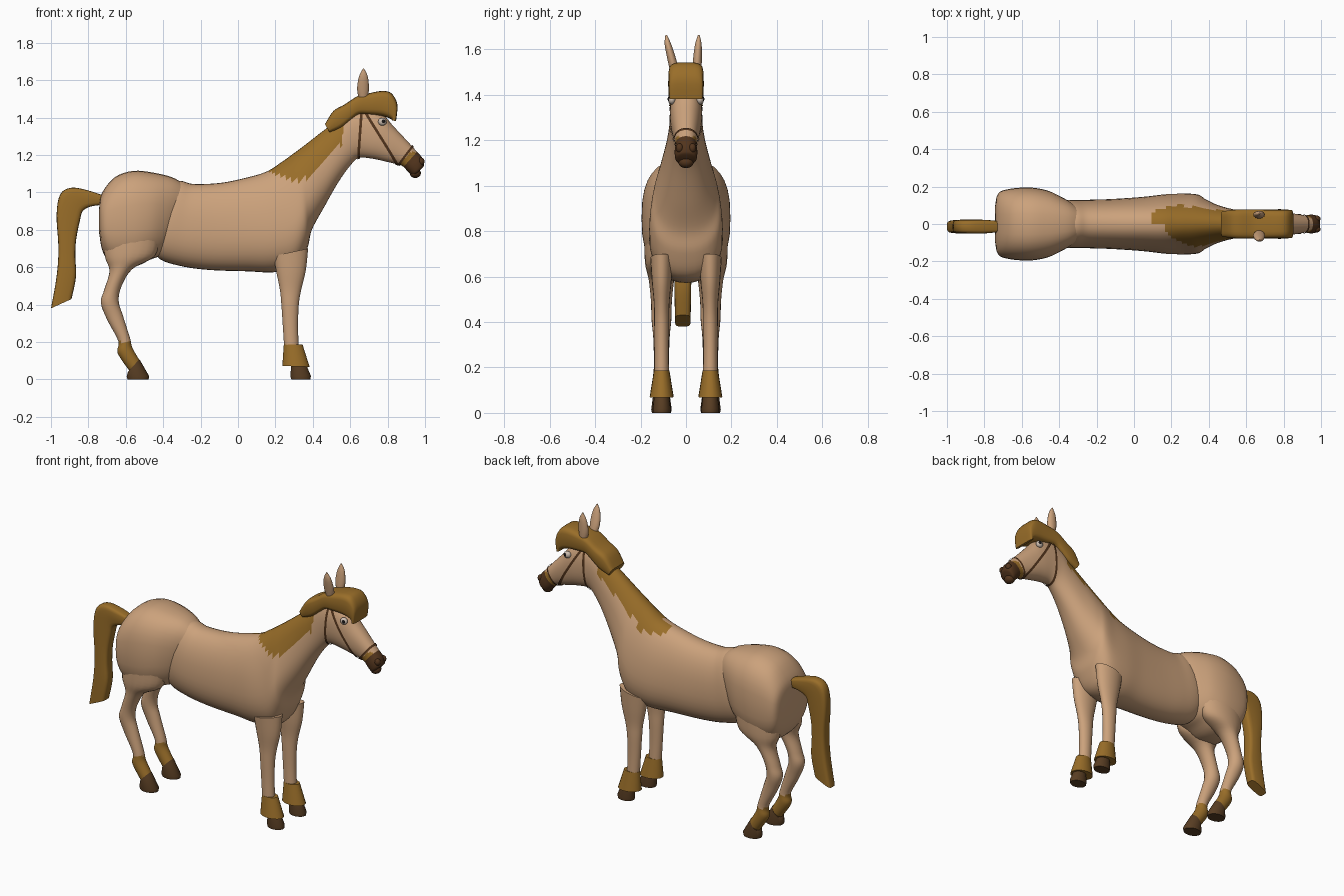
import bpy, bmesh, math
from mathutils import Vector


def mat(name, rgb):
    m = bpy.data.materials.new(name)
    m.diffuse_color = (*rgb, 1)
    return m


CREAM = mat("cream coat", (0.60, 0.36, 0.20))
TAN = mat("golden tan hair", (0.32, 0.155, 0.022))
HOOF = mat("dark brown hoof", (0.10, 0.048, 0.017))
STRAP = mat("brown muzzle and straps", (0.085, 0.035, 0.012))
WHITE = mat("eye white", (0.62, 0.52, 0.44))
BLACK = mat("pupil", (0.012, 0.01, 0.01))


def finish(bm, name, mats, rule=None, angle=50):
    bmesh.ops.recalc_face_normals(bm, faces=bm.faces)
    for f in bm.faces:
        f.smooth = True
        if rule:
            f.material_index = rule(f.calc_center_median())
    me = bpy.data.meshes.new(name)
    bm.to_mesh(me)
    bm.free()
    for m in mats:
        me.materials.append(m)
    me.set_sharp_from_angle(angle=math.radians(angle))
    ob = bpy.data.objects.new(name, me)
    bpy.context.collection.objects.link(ob)
    return ob


def spline(rows, steps):
    """Catmull-Rom interpolation of the section table."""
    out = []
    for i in range(len(rows) - 1):
        p = [rows[max(0, min(len(rows) - 1, i + k))] for k in (-1, 0, 1, 2)]
        for s in range(steps):
            t = s / steps
            out.append([0.5 * (2 * b + (c - a) * t + (2 * a - 5 * b + 4 * c - d) * t * t
                               + (3 * b - a - 3 * c + d) * t ** 3)
                        for a, b, c, d in zip(*p)])
    return out + [list(rows[-1])]


def loft(name, rows, mats, rule=None, steps=4, n=20, power=2.0, y=0.0, angle=50):
    """Sections: (top x, top z, bottom x, bottom z, half width, top narrowing, y shift)."""
    bm = bmesh.new()
    rings = []
    rows = [tuple(r) + (0,) * (7 - len(r)) for r in rows]
    for xt, zt, xb, zb, w, nar, dy in spline(rows, steps):
        ring = []
        for k in range(n):
            a = 2 * math.pi * k / n
            c, s = math.cos(a), math.sin(a)
            cu = math.copysign(abs(c) ** (2 / power), c)
            sv = math.copysign(abs(s) ** (2 / power), s)
            ring.append(bm.verts.new(((xt + xb) / 2 + (xt - xb) / 2 * cu,
                                      y + dy + w * sv * (1 - nar * cu),
                                      (zt + zb) / 2 + (zt - zb) / 2 * cu)))
        rings.append(ring)
    for r0, r1 in zip(rings, rings[1:]):
        for k in range(n):
            bm.faces.new((r0[k], r0[(k + 1) % n], r1[(k + 1) % n], r1[k]))
    bm.faces.new(rings[0])
    bm.faces.new(rings[-1])
    return finish(bm, name, mats, rule, angle)


def ball(name, loc, size, m):
    bm = bmesh.new()
    bmesh.ops.create_uvsphere(bm, u_segments=16, v_segments=10, radius=1)
    for v in bm.verts:
        v.co = Vector(loc) + Vector(v.co[i] * size[i] for i in range(3))
    return finish(bm, name, [m])


# Torso, neck and head in one loft; mane patch, nose patch and muzzle by rule
def body_rule(c):
    x, y, z = c
    if x > 0.8:
        d = (x - 0.91) * 0.75 - (z - 1.165) * 0.66
        if d > 0.0:
            return 2
        return 1 if d > -0.026 and z < 1.215 else 0
    if y < 0:
        hair = z > max(1.065, 1.11 - 0.39 * (x - 0.165), 1.075 + 0.95 * (x - 0.36))
        return int(hair and 0.13 < x < 0.56)
    crest = 1.11 + 0.74 * (x - 0.165)
    return int(0.10 < x < 0.56 and z > (1.06 if x < 0.27 else crest - 0.09))


body = loft("torso_neck_and_head", [
    (-0.52, 1.00, -0.45, 0.72, 0.10, 0),
    (-0.33, 1.06, -0.42, 0.645, 0.125, 0.05),
    (-0.24, 1.045, -0.30, 0.605, 0.128, 0.08),
    (-0.10, 1.05, -0.15, 0.585, 0.132, 0.1),
    (0.03, 1.075, 0.05, 0.578, 0.142, 0.15),
    (0.15, 1.11, 0.19, 0.573, 0.155, 0.2),
    (0.23, 1.16, 0.31, 0.60, 0.155, 0.27),
    (0.30, 1.21, 0.37, 0.70, 0.147, 0.3),
    (0.36, 1.255, 0.395, 0.80, 0.125, 0.28),
    (0.45, 1.325, 0.46, 0.92, 0.096, 0.2),
    (0.53, 1.385, 0.54, 1.06, 0.077, 0.1),
    (0.59, 1.44, 0.61, 1.155, 0.070, 0),
    (0.68, 1.46, 0.65, 1.185, 0.070, 0),
    (0.77, 1.42, 0.72, 1.18, 0.070, 0),
    (0.83, 1.355, 0.79, 1.165, 0.063, 0),
    (0.90, 1.28, 0.85, 1.15, 0.052, 0),
    (0.95, 1.225, 0.88, 1.14, 0.046, 0),
    (0.985, 1.185, 0.91, 1.11, 0.050, 0),
    (0.995, 1.15, 0.935, 1.09, 0.045, 0),
    (0.990, 1.135, 0.955, 1.10, 0.026, 0)],
    [CREAM, TAN, STRAP], body_rule, steps=6, n=40, power=2.25)
ball("lower_lip", (0.948, 0, 1.103), (0.03, 0.034, 0.026), STRAP)

# Hindquarters
loft("hindquarters", [
    (-0.742, 0.92, -0.742, 0.78, 0.10),
    (-0.728, 0.995, -0.722, 0.68, 0.165),
    (-0.66, 1.08, -0.665, 0.61, 0.188),
    (-0.56, 1.115, -0.55, 0.605, 0.195),
    (-0.45, 1.105, -0.47, 0.64, 0.178),
    (-0.35, 1.08, -0.42, 0.66, 0.140),
    (-0.29, 1.045, -0.38, 0.70, 0.105)], [CREAM], n=32, power=2.6)

# Tail, curving up, over and down
loft("tail", [
    (-0.71, 0.98, -0.71, 0.935, 0.028),
    (-0.80, 1.01, -0.785, 0.925, 0.036),
    (-0.89, 1.025, -0.83, 0.90, 0.037),
    (-0.95, 0.99, -0.845, 0.85, 0.037),
    (-0.97, 0.88, -0.865, 0.75, 0.037),
    (-0.96, 0.70, -0.87, 0.66, 0.037),
    (-0.97, 0.55, -0.866, 0.55, 0.037),
    (-1.00, 0.38, -0.89, 0.43, 0.034)], [TAN], power=4, y=-0.014)

# Thick hair over the poll, falling as a forelock
loft("forelock", [
    (0.465, 1.365, 0.49, 1.32, 0.068),
    (0.51, 1.435, 0.555, 1.345, 0.076),
    (0.57, 1.47, 0.61, 1.39, 0.078),
    (0.64, 1.515, 0.645, 1.415, 0.078),
    (0.70, 1.53, 0.70, 1.415, 0.077),
    (0.77, 1.542, 0.76, 1.41, 0.077),
    (0.82, 1.53, 0.80, 1.40, 0.077),
    (0.852, 1.47, 0.82, 1.39, 0.075),
    (0.845, 1.38, 0.825, 1.385, 0.072)], [TAN], n=24, power=4)

for s, side in ((-1, "near"), (1, "far")):
    # Ears, eyes and nostrils
    tip = -0.087 if s < 0 else 0.056
    base = 0.047 * s
    loft("ear_" + side, [
        (0.650, 1.49, 0.690, 1.49, 0.020, 0, base),
        (0.637, 1.55, 0.700, 1.55, 0.020, 0, base + (tip - base) * 0.35),
        (0.647, 1.62, 0.694, 1.62, 0.015, 0, base + (tip - base) * 0.8),
        (0.668, 1.662, 0.674, 1.662, 0.004, 0, tip)], [CREAM], n=14)
    ball("eye_" + side, (0.772, s * 0.062, 1.378), (0.023, 0.017, 0.021), WHITE)
    ball("pupil_" + side, (0.777, s * 0.074, 1.380), (0.011, 0.007, 0.011), BLACK)
    ball("nostril_" + side, (0.978, s * 0.028, 1.165), (0.019, 0.017, 0.021), STRAP)

    # Hind leg with sock and hoof
    y = s * 0.108
    loft("hind_leg_" + side, [
        (-0.42, 0.74, -0.715, 0.78, 0.075),
        (-0.45, 0.655, -0.712, 0.66, 0.072),
        (-0.565, 0.59, -0.687, 0.58, 0.056),
        (-0.622, 0.50, -0.715, 0.48, 0.046),
        (-0.638, 0.42, -0.733, 0.41, 0.044),
        (-0.615, 0.34, -0.700, 0.32, 0.036),
        (-0.577, 0.22, -0.640, 0.205, 0.033),
        (-0.565, 0.17, -0.643, 0.14, 0.037),
        (-0.525, 0.10, -0.580, 0.045, 0.036)],
        [CREAM, TAN], lambda c: int(c.z < 0.2), y=y, steps=5)
    loft("hind_hoof_" + side, [
        (-0.527, 0.108, -0.588, 0.042, 0.037),
        (-0.475, 0.018, -0.595, 0.014, 0.045),
        (-0.478, 0.0, -0.590, 0.0, 0.042)], [HOOF], y=y, steps=1)

    # Front leg, flared sock and hoof
    y = s * 0.107
    loft("front_leg_" + side, [
        (0.375, 0.70, 0.19, 0.66, 0.050),
        (0.362, 0.58, 0.205, 0.575, 0.043),
        (0.338, 0.48, 0.224, 0.48, 0.034),
        (0.325, 0.40, 0.232, 0.40, 0.033),
        (0.321, 0.28, 0.240, 0.28, 0.031),
        (0.325, 0.17, 0.247, 0.17, 0.032)], [CREAM], y=y)
    loft("front_sock_" + side, [
        (0.345, 0.187, 0.245, 0.187, 0.034),
        (0.383, 0.067, 0.237, 0.072, 0.053)], [TAN], y=y, steps=1, angle=40)
    loft("front_hoof_" + side, [
        (0.360, 0.09, 0.285, 0.09, 0.031),
        (0.390, 0.018, 0.280, 0.016, 0.040),
        (0.387, 0.0, 0.285, 0.0, 0.038)], [HOOF], y=y, steps=1)


# Bridle: thin strips sliced from the head surface and pushed outward
def strap(name, top, low, width):
    bm = bmesh.new()
    bm.from_mesh(body.data)
    d = Vector((low[0] - top[0], 0, low[1] - top[1])).normalized()
    nrm = Vector((-d.z, 0, d.x))
    mid = Vector((top[0], 0, top[1]))
    for sgn in (1, -1):
        bmesh.ops.bisect_plane(bm, geom=bm.verts[:] + bm.edges[:] + bm.faces[:],
                               plane_co=mid + nrm * sgn * width / 2,
                               plane_no=nrm * sgn, clear_outer=True)
    bm.normal_update()
    for v, n in [(v, v.normal.copy()) for v in bm.verts]:
        v.co += n * 0.005
    for f in bm.faces:
        f.material_index = 0
    return finish(bm, name, [STRAP])


strap("throat_strap", (0.66, 1.42), (0.643, 1.19), 0.014)
strap("cheek_strap", (0.69, 1.41), (0.86, 1.14), 0.014)
strap("nose_strap", (0.935, 1.25), (0.855, 1.145), 0.012)
